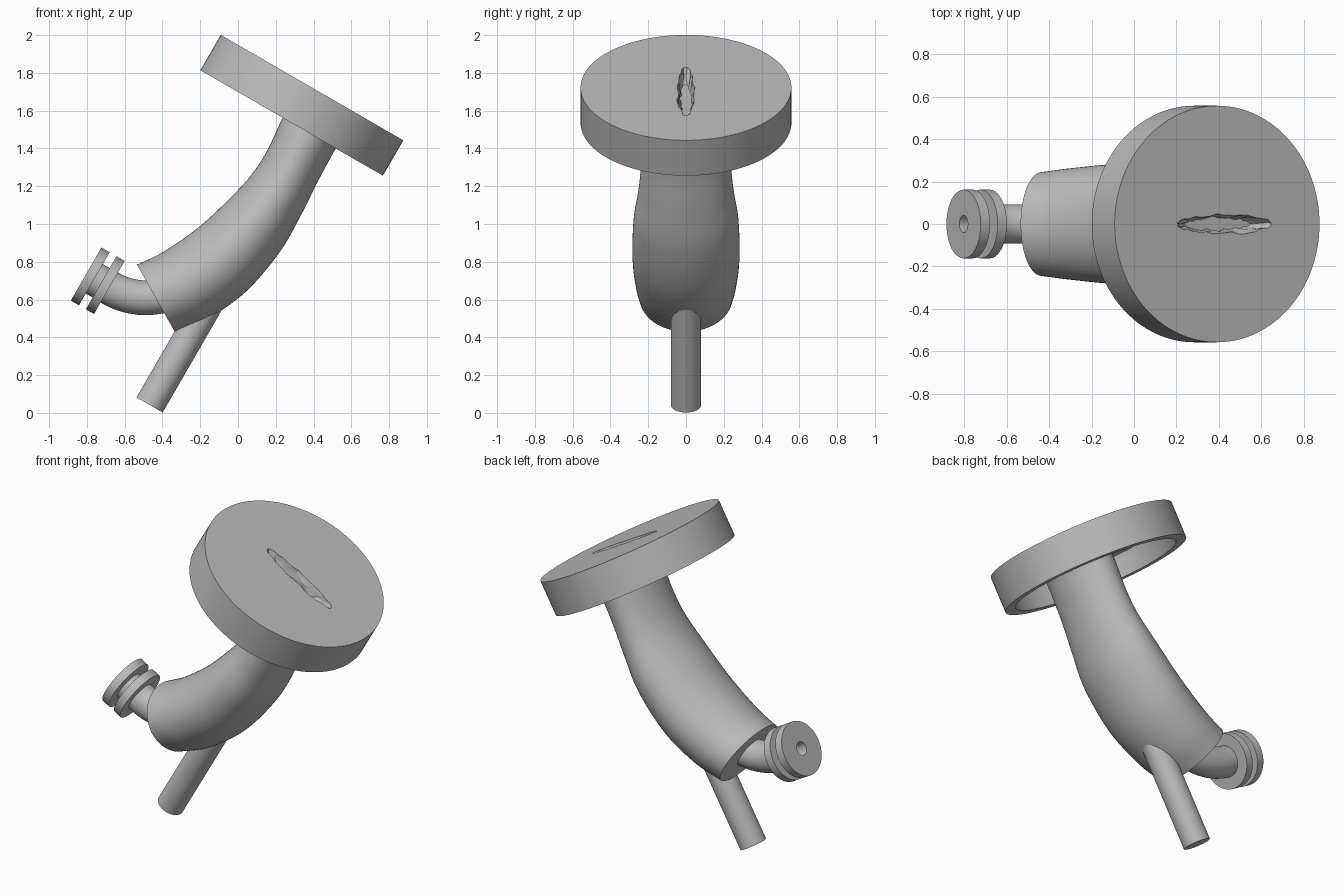
import bpy, bmesh, math, random
from mathutils import Vector, Matrix

if "Cube" in bpy.data.objects:
    bpy.data.objects.remove(bpy.data.objects["Cube"], do_unlink=True)

grey = bpy.data.materials.new("plain grey")
grey.use_nodes = True
grey.diffuse_color = (0.5, 0.5, 0.5, 1)
grey.node_tree.nodes["Principled BSDF"].inputs["Base Color"].default_value = (0.5, 0.5, 0.5, 1)

TILT = math.radians(30)
AXIS = Vector((math.sin(TILT), 0, math.cos(TILT)))


def smooth(obj):
    bpy.ops.object.select_all(action='DESELECT')
    bpy.context.view_layer.objects.active = obj
    obj.select_set(True)
    bpy.ops.object.shade_smooth_by_angle(angle=math.radians(35))


def loft(name, rings, shade=True):
    """Skin closed rings of points and cap both ends."""
    bm = bmesh.new()
    loops = [[bm.verts.new(p) for p in ring] for ring in rings]
    n = len(loops[0])
    for a, b in zip(loops, loops[1:]):
        for i in range(n):
            j = (i + 1) % n
            bm.faces.new((a[i], a[j], b[j], b[i]))
    bm.faces.new(loops[0][::-1])
    bm.faces.new(loops[-1])
    bmesh.ops.recalc_face_normals(bm, faces=bm.faces)
    mesh = bpy.data.meshes.new(name)
    bm.to_mesh(mesh)
    bm.free()
    obj = bpy.data.objects.new(name, mesh)
    bpy.context.collection.objects.link(obj)
    mesh.materials.append(grey)
    if shade:
        smooth(obj)
    return obj


def ellipse(centre, u, v, n=64):
    return [centre + u * math.cos(2 * math.pi * i / n) + v * math.sin(2 * math.pi * i / n)
            for i in range(n)]


def lathe(name, profile, origin, angle, n=96):
    """Turn (radius, height) pairs about an axis tilted around y."""
    m = Matrix.Translation(origin) @ Matrix.Rotation(angle, 4, 'Y')
    return loft(name, [[m @ p for p in ellipse(Vector((0, 0, h)), Vector((r, 0, 0)), Vector((0, r, 0)), n)]
                       for r, h in profile])


def spline(points, steps=8):
    """Catmull-Rom through tuples of any length."""
    pts = [Vector(p) for p in points]
    pts = [2 * pts[0] - pts[1]] + pts + [2 * pts[-1] - pts[-2]]
    out = []
    for a, b, c, d in zip(pts, pts[1:], pts[2:], pts[3:]):
        for s in range(steps):
            t = s / steps
            out.append(0.5 * (2 * b + (c - a) * t + (2 * a - 5 * b + 4 * c - d) * t ** 2
                              + (3 * b - a - 3 * c + d) * t ** 3))
    return out + [pts[-2]]


# Broad round plate, hollow underneath
top = Vector((0.392, 0, 1.722))
plate = lathe("round_plate", [(0.01, 0), (0.558, 0), (0.558, -0.216), (0.495, -0.216),
                              (0.495, -0.085), (0.01, -0.085)], top, TILT, 128)

# Ragged slit in the plate
random.seed(4)
m = Matrix.Translation(top) @ Matrix.Rotation(TILT, 4, 'Y')
rings = []
for depth, length, width in ((0.03, 0.27, 0.05), (-0.012, 0.25, 0.042), (-0.03, 0.23, 0.034), (-0.06, 0.18, 0.03)):
    ring = ellipse(Vector((0.04, 0, depth)), Vector((length, 0, 0)), Vector((0, width, 0)), 36)
    rings.append([m @ (p + Vector((0, random.uniform(-0.008, 0.008), 0))) for p in ring])
cutter = loft("slit_cutter", rings, False)
cutter.hide_render = True
cut = plate.modifiers.new("slit", 'BOOLEAN')
cut.operation = 'DIFFERENCE'
cut.solver = 'EXACT'
cut.object = cutter
bpy.context.view_layer.objects.active = plate
bpy.ops.object.modifier_apply(modifier=cut.name)
bpy.data.objects.remove(cutter, do_unlink=True)
smooth(plate)

# Bent main body: upper edge x, z, lower edge x, z, half width
body = [(-0.535, 0.785, -0.335, 0.43, 0.245),
        (-0.40, 0.85, -0.16, 0.50, 0.265),
        (-0.20, 0.99, 0.04, 0.64, 0.283),
        (0.00, 1.18, 0.22, 0.85, 0.278),
        (0.10, 1.30, 0.335, 1.05, 0.252),
        (0.165, 1.41, 0.425, 1.23, 0.238),
        (0.235, 1.56, 0.515, 1.395, 0.235),
        (0.29, 1.655, 0.57, 1.49, 0.235)]
rings = []
for x1, z1, x2, z2, w in spline(body):
    a, b = Vector((x1, 0, z1)), Vector((x2, 0, z2))
    rings.append(ellipse((a + b) / 2, (a - b) / 2, Vector((0, w, 0))))
loft("bent_body", rings)

# Straight lower tube
lathe("lower_tube", [(0.08, 0), (0.08, 0.68)], Vector((-0.468, 0, 0.042)), TILT, 48)

# Curved side pipe
path = spline([(-0.72, 0, 0.687), (-0.64, 0, 0.642), (-0.56, 0, 0.617),
               (-0.47, 0, 0.61), (-0.34, 0, 0.63)])
rings = []
for i, p in enumerate(path):
    t = (path[min(i + 1, len(path) - 1)] - path[max(i - 1, 0)]).normalized()
    side = Vector((0, 1, 0))
    rings.append(ellipse(p, side * 0.092, t.cross(side) * 0.092, 48))
loft("side_pipe", rings)

# Double flange with a bore at the end of the side pipe
lathe("double_flange", [(0.005, 0.085), (0.04, 0.085), (0.04, 0), (0.162, 0), (0.162, 0.05),
                        (0.09, 0.05), (0.09, 0.092), (0.162, 0.092), (0.162, 0.142), (0.005, 0.142)],
      Vector((-0.804, 0, 0.735)), math.radians(120), 64)
